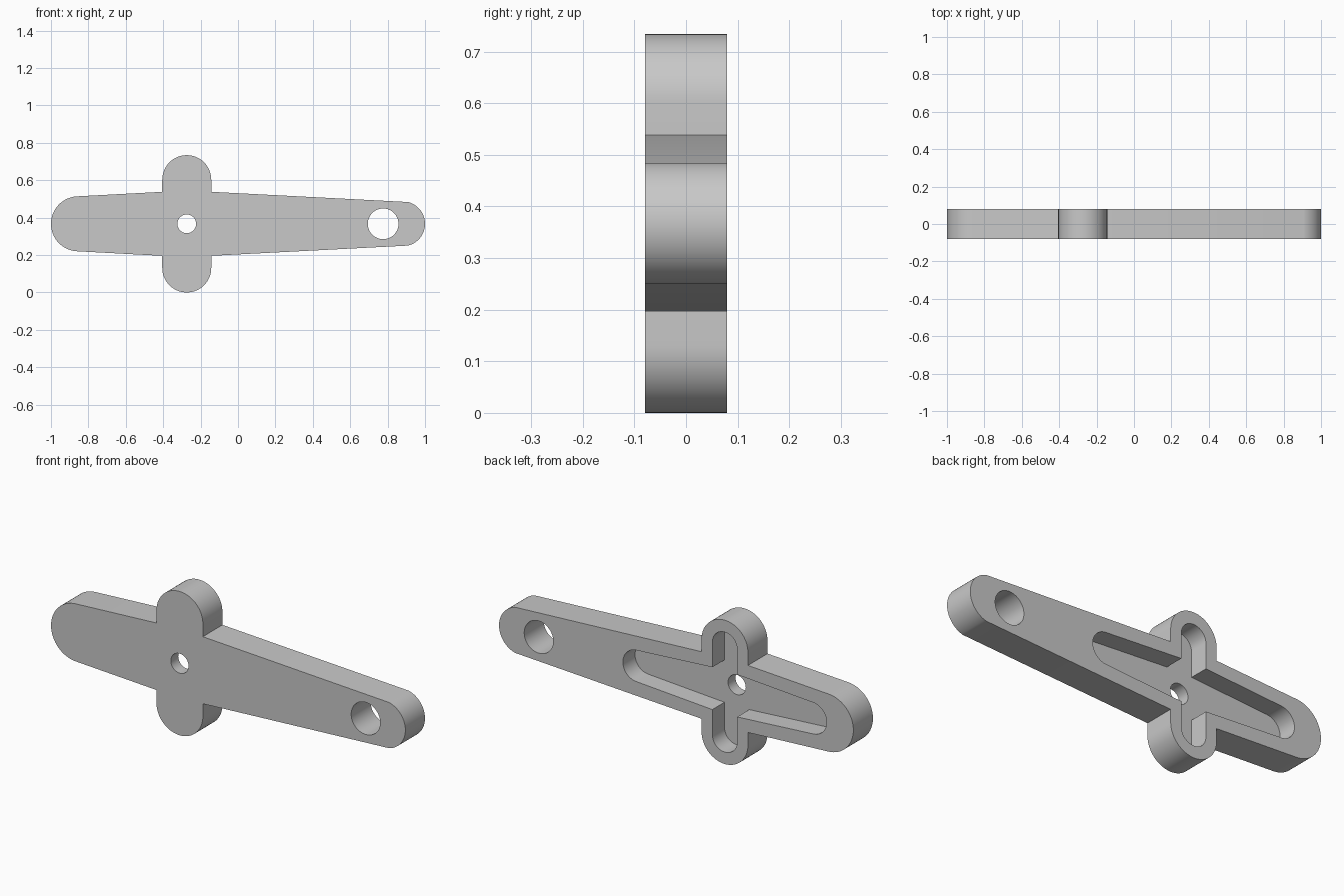
import bpy
import bmesh
from math import sin, cos, pi, asin, radians

cube = bpy.data.objects.get("Cube")
if cube:
    bpy.data.objects.remove(cube)

HALF = 0.079        # half thickness
MID = 0.367         # height of the centre line
PIVOT = -0.274      # x of the cross arm
DEPTH = 0.098       # depth of the rear pocket

grey = bpy.data.materials.new("plain grey")
grey.use_nodes = True
grey.diffuse_color = (0.58, 0.58, 0.58, 1)
bsdf = next(n for n in grey.node_tree.nodes if n.type == 'BSDF_PRINCIPLED')
bsdf.inputs["Base Color"].default_value = grey.diffuse_color


def arc(cx, cz, r, start, end, steps=32):
    """Points on an arc in the x-z plane."""
    angles = [start + (end - start) * i / steps for i in range(steps + 1)]
    return [(cx + r * cos(a), cz + r * sin(a)) for a in angles]


def cross_outline(left, right, arm_r, arm_z, waist):
    """Tapered bar with round ends (x, radius, end half height), crossed by a round-ended arm."""
    (lx, lr, lh), (rx, rr, rh) = left, right
    ra, la = asin(rh / rr), asin(lh / lr)
    pts = arc(rx, MID, rr, -ra, ra)
    pts += [(PIVOT + arm_r, MID + waist)]
    pts += arc(PIVOT, MID + arm_z, arm_r, 0, pi)
    pts += [(PIVOT - arm_r, MID + waist)]
    pts += arc(lx, MID, lr, pi - la, pi + la)
    pts += [(PIVOT - arm_r, MID - waist)]
    pts += arc(PIVOT, MID - arm_z, arm_r, pi, 2 * pi)
    pts += [(PIVOT + arm_r, MID - waist)]
    return pts


def prism(name, outline, y0, y1):
    """Extrude an x-z outline from y0 to y1."""
    bm = bmesh.new()
    face = bm.faces.new([bm.verts.new((x, y0, z)) for x, z in outline])
    grown = bmesh.ops.extrude_face_region(bm, geom=[face])
    verts = [v for v in grown["geom"] if isinstance(v, bmesh.types.BMVert)]
    bmesh.ops.translate(bm, verts=verts, vec=(0, y1 - y0, 0))
    bmesh.ops.recalc_face_normals(bm, faces=bm.faces)
    mesh = bpy.data.meshes.new(name)
    bm.to_mesh(mesh)
    bm.free()
    mesh.materials.append(grey)
    obj = bpy.data.objects.new(name, mesh)
    bpy.context.collection.objects.link(obj)
    return obj


def circle(x, r):
    return arc(x, MID, r, 0, 2 * pi, 64)[:-1]


# Lever body
body = prism("lever_body",
             cross_outline((-0.853, 0.147, 0.1468), (0.88, 0.12, 0.1165),
                           0.131, 0.236, 0.171), -HALF, HALF)

# Rear pocket and the two through holes
cutters = [
    prism("pocket_cutter",
          cross_outline((PIVOT - 0.495, 0.08, 0.0798), (PIVOT + 0.495, 0.08, 0.0798),
                        0.07, 0.236, 0.108), HALF - DEPTH, HALF + 0.1),
    prism("pivot_hole_cutter", circle(PIVOT, 0.05), -0.3, 0.3),
    prism("end_hole_cutter", circle(0.776, 0.082), -0.3, 0.3),
]

bpy.ops.object.select_all(action='DESELECT')
body.select_set(True)
bpy.context.view_layer.objects.active = body
for cutter in cutters:
    cutter.hide_render = True
    cut = body.modifiers.new(cutter.name, 'BOOLEAN')
    cut.operation = 'DIFFERENCE'
    cut.solver = 'EXACT'
    cut.object = cutter
    bpy.ops.object.modifier_apply(modifier=cut.name)
    bpy.data.objects.remove(cutter)

bpy.ops.object.shade_smooth_by_angle(angle=radians(30))
